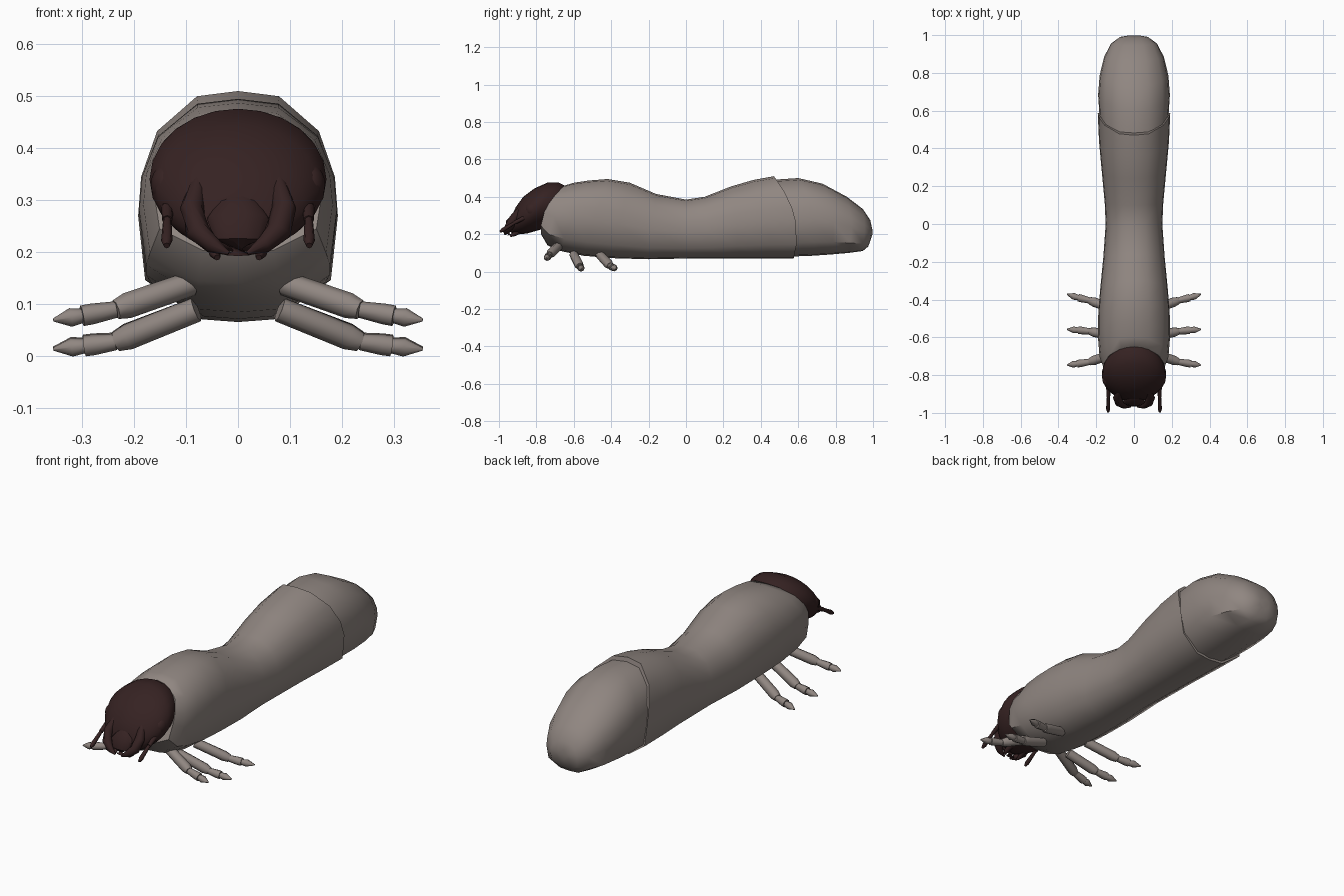
import bpy, bmesh, math
from mathutils import Vector

cube = bpy.data.objects.get("Cube")
if cube:
    bpy.data.objects.remove(cube, do_unlink=True)


def make_material(name, colour):
    mat = bpy.data.materials.new(name)
    mat.use_nodes = True
    mat.diffuse_color = (*colour, 1)
    shader = next(n for n in mat.node_tree.nodes if n.type == "BSDF_PRINCIPLED")
    shader.inputs["Base Color"].default_value = (*colour, 1)
    return mat


skin = make_material("grey brown skin", (.28, .24, .22))
shell = make_material("dark brown shell", (.036, .016, .016))


def finish(name, bm, mat, angle=50):
    """Turn a bmesh into a smooth shaded object."""
    bmesh.ops.recalc_face_normals(bm, faces=bm.faces)
    mesh = bpy.data.meshes.new(name)
    bm.to_mesh(mesh)
    bm.free()
    mesh.materials.append(mat)
    obj = bpy.data.objects.new(name, mesh)
    bpy.context.collection.objects.link(obj)
    bpy.ops.object.select_all(action="DESELECT")
    obj.select_set(True)
    bpy.context.view_layer.objects.active = obj
    bpy.ops.object.shade_smooth_by_angle(angle=math.radians(angle))
    return obj


def skin_rings(bm, rings):
    """Join rings of points with quads and cap both ends."""
    loops = [[bm.verts.new(p) for p in ring] for ring in rings]
    count = len(loops[0])
    for a, b in zip(loops, loops[1:]):
        for i in range(count):
            j = (i + 1) % count
            bm.faces.new((a[i], a[j], b[j], b[i]))
    bm.faces.new(loops[0])
    bm.faces.new(loops[-1])


def loft(name, stations, section, mat):
    """Each station: top y, top z, bottom y, bottom z, half width, forward bow."""
    rings = []
    for top_y, top_z, low_y, low_z, width, bow in stations:
        top, low = Vector((0, top_y, top_z)), Vector((0, low_y, low_z))
        mid, half = (top + low) / 2, (top - low) / 2
        rings.append([mid + half * v + Vector((u * width, bow * (1 - v * v), 0))
                      for u, v in section])
    bm = bmesh.new()
    skin_rings(bm, rings)
    return finish(name, bm, mat)


def tube(bm, points, radii, sides=8, flat=1):
    """Tapered tube through points."""
    points = [Vector(p) for p in points]
    rings = []
    for i, p in enumerate(points):
        along = (points[min(i + 1, len(points) - 1)] - points[max(i - 1, 0)]).normalized()
        side = along.cross(Vector((0, 0, 1))).normalized()
        up = side.cross(along)
        rings.append([p + (side * math.cos(a) + up * math.sin(a) * flat) * radii[i]
                      for a in (math.tau * k / sides for k in range(sides))])
    skin_rings(bm, rings)


def mirrored(point, side):
    return Vector((point[0] * side, point[1], point[2]))


# Egg-shaped body section with a flattened belly
right_half = [(0, 1), (.41, .955), (.81, .65), (.97, .25), (1, -.09), (.93, -.65), (.42, -.97)]
egg = right_half + [(-u, -v) if u == 0 else (-u, v) for u, v in [(0, 1)] + right_half[:0:-1]]
oval = [(math.sin(math.tau * k / 24), math.cos(math.tau * k / 24)) for k in range(24)]

# Main body with a pinched waist
loft("body", [
    (-.65, .46, -.775, .2, .162, -.04),
    (-.6, .475, -.74, .14, .182, -.03),
    (-.52, .487, -.67, .11, .19, -.01),
    (-.42, .495, -.55, .085, .19, 0),
    (-.3, .475, -.4, .072, .18, 0),
    (-.16, .415, -.2, .066, .163, 0),
    (0, .385, 0, .07, .15, 0),
    (.1, .4, .12, .07, .155, 0),
    (.24, .455, .28, .07, .17, .01),
    (.36, .49, .44, .07, .185, .03),
    (.47, .51, .575, .07, .192, .06)], egg, skin)

# Rounded tail tucked into the body
loft("tail", [
    (.45, .49, .55, .08, .182, .06),
    (.6, .5, .68, .085, .19, .04),
    (.73, .47, .78, .092, .182, .03),
    (.86, .4, .87, .1, .158, .02),
    (.945, .335, .945, .11, .122, .01),
    (.985, .275, .975, .135, .075, .01),
    (.995, .23, .99, .18, .03, .005)], egg, skin)

# Head capsule
loft("head", [
    (-.64, .455, -.76, .23, .155, -.04),
    (-.68, .476, -.81, .215, .168, -.03),
    (-.74, .476, -.845, .205, .17, -.02),
    (-.81, .445, -.88, .2, .155, -.01),
    (-.87, .4, -.91, .2, .125, 0),
    (-.91, .345, -.93, .205, .085, 0),
    (-.93, .3, -.94, .215, .04, 0)], oval, shell)

# Upper lip plate, tapering down
bm = bmesh.new()
tube(bm, [(0, -.915, .3), (0, -.94, .265), (0, -.95, .225), (0, -.945, .195)],
     [.035, .06, .045, .025], 10, .4)
finish("upper_lip", bm, shell)

for side, label in ((1, "left"), (-1, "right")):
    # Eye bulge
    bm = bmesh.new()
    bmesh.ops.create_uvsphere(bm, u_segments=14, v_segments=10, radius=1)
    for v in bm.verts:
        v.co = Vector((v.co.x * .03, v.co.y * .04, v.co.z * .04)) + mirrored((.138, -.82, .33), side)
    finish(label + "_eye", bm, shell)

    # Feeler in two segments
    bm = bmesh.new()
    root, knee, tip = [mirrored(p, side) for p in
                       ((.135, -.83, .305), (.136, -.915, .262), (.137, -.995, .213))]
    tube(bm, [root, knee], [.013, .01])
    tube(bm, [knee, knee.lerp(tip, .8), tip], [.008, .011, .006])
    finish(label + "_feeler", bm, shell)

    # Curved jaw
    bm = bmesh.new()
    path = [(.075, -.88, .34), (.088, -.92, .285), (.078, -.945, .24),
            (.05, -.962, .215), (.018, -.968, .198)]
    tube(bm, [mirrored(p, side) for p in path], [.014, .024, .024, .017, .004])
    finish(label + "_jaw", bm, shell)

    # Mouth feeler below the jaw
    bm = bmesh.new()
    tube(bm, [mirrored(p, side) for p in ((.04, -.88, .22), (.045, -.92, .2), (.04, -.94, .19))],
         [.014, .012, .006])
    finish(label + "_mouth_feeler", bm, shell)

    # Three jointed legs: root, knee, ankle, claw tip
    legs = {"front": [(.09, -.68, .14), (.235, -.73, .09), (.3, -.74, .078), (.355, -.747, .07)],
            "middle": [(.08, -.6, .09), (.235, -.568, .028), (.295, -.562, .02), (.355, -.558, .014)],
            "rear": [(.08, -.46, .09), (.235, -.405, .03), (.295, -.39, .022), (.355, -.372, .016)]}
    for place, joints in legs.items():
        root, knee, ankle, tip = [mirrored(p, side) for p in joints]
        bm = bmesh.new()
        tube(bm, [root, root.lerp(knee, .85), knee], [.024, .025, .019])
        tube(bm, [knee, knee.lerp(ankle, .7), ankle], [.016, .02, .02])
        tube(bm, [ankle, ankle.lerp(tip, .4), tip], [.014, .018, .003])
        finish(label + "_" + place + "_leg", bm, skin)
